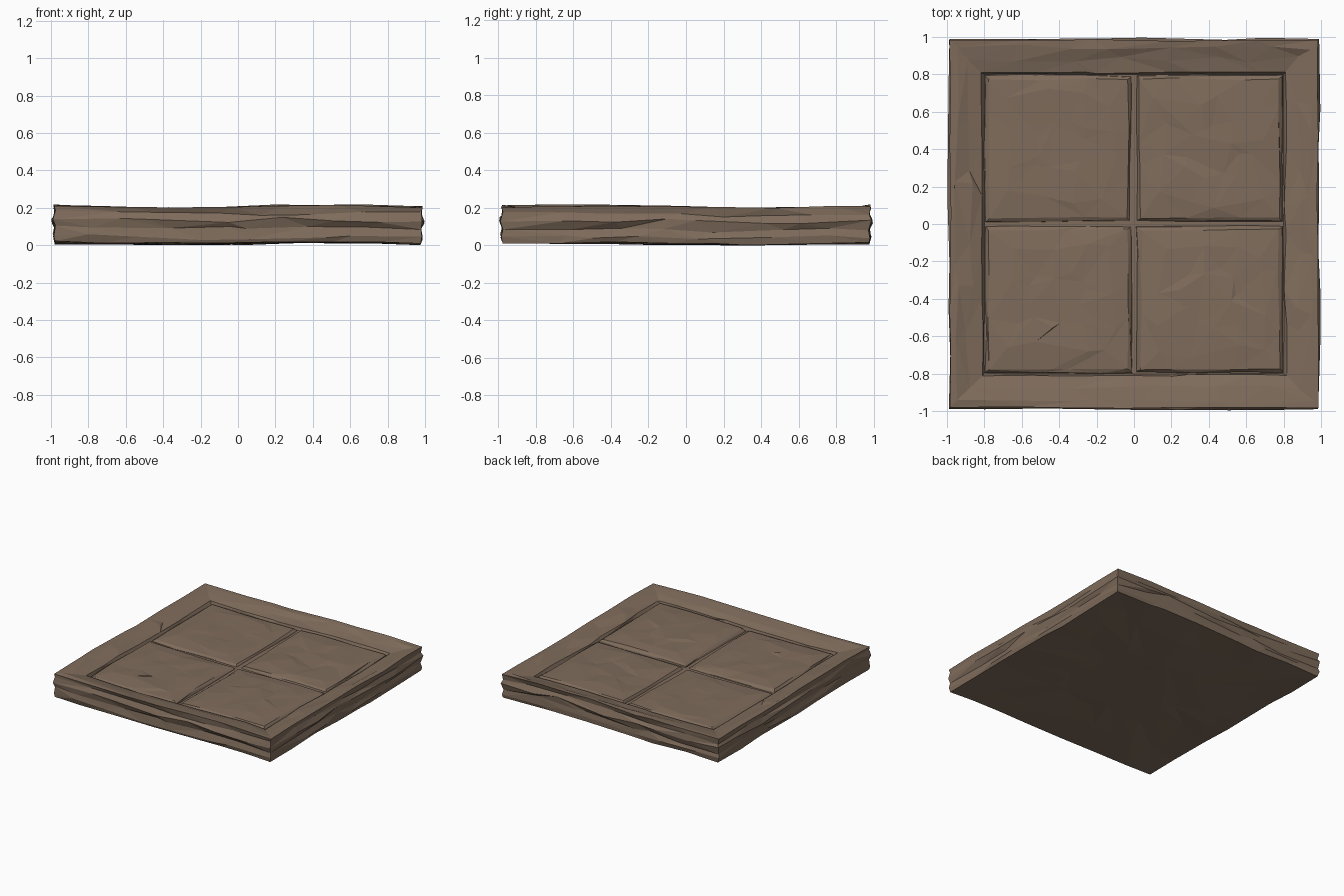
import bpy, bmesh, math, random

random.seed(11)
cube = bpy.data.objects.get("Cube")
if cube:
    bpy.data.objects.remove(cube, do_unlink=True)

stone = bpy.data.materials.new("brown_stone")
stone.use_nodes = True
colour = (0.212, 0.150, 0.106, 1)
stone.diffuse_color = colour
bsdf = next(n for n in stone.node_tree.nodes if n.type == 'BSDF_PRINCIPLED')
bsdf.inputs["Base Color"].default_value = colour
bsdf.inputs["Roughness"].default_value = 0.9


def jit(a):
    return random.uniform(-a, a)


def wave(x, y):
    """Gentle waviness shared by all the parts, with a worn back right corner."""
    worn = 0.02 * max(0, (y - x) / 2) ** 3
    return 0.006 * math.cos(4.3 * (x - 0.5)) + 0.005 * math.cos(4 * (y + 0.6)) - worn


def ring(bm, centre, half, z, n, side_jit, z_jit):
    """Square loop of n points per side, each roughened a little."""
    verts = []
    for k in range(4):
        c, s = round(math.cos(k * math.pi / 2)), round(math.sin(k * math.pi / 2))
        for i in range(n):
            t = -1 + 2 * i / n
            if i:
                t += jit(0.8 / n)
            x, y = half * t, -half + jit(side_jit)
            px, py = centre[0] + c * x - s * y, centre[1] + s * x + c * y
            pz = z + wave(px, py) + jit(z_jit)
            verts.append(bm.verts.new((max(-1, min(1, px)), max(-1, min(1, py)), max(0, pz))))
    return verts


def bridge(bm, a, b):
    n = len(a)
    for i in range(n):
        j = (i + 1) % n
        bm.faces.new((a[i], a[j], b[j], b[i]))


def rough_shape(name, centre, profile, n):
    """Stack square loops (half size, z, side jitter, z jitter) into a closed faceted block."""
    bm = bmesh.new()
    loops = [ring(bm, centre, h, z, n, sj, zj) for h, z, sj, zj in profile]
    for a, b in zip(loops, loops[1:]):
        bridge(bm, a, b)
    bm.faces.new(loops[0][::-1])
    bm.faces.new(loops[-1])
    bmesh.ops.triangulate(bm, faces=bm.faces[:], quad_method='SHORT_EDGE', ngon_method='BEAUTY')
    bmesh.ops.recalc_face_normals(bm, faces=bm.faces[:])
    mesh = bpy.data.meshes.new(name)
    bm.to_mesh(mesh)
    bm.free()
    mesh.materials.append(stone)
    bpy.context.collection.objects.link(bpy.data.objects.new(name, mesh))


# Slab: underside, craggy sides, rim sloping inwards, groove floor
slab = [
    (0.4, 0.011, 0.06, 0.005), (0.72, 0.011, 0.06, 0.005),
    (0.978, 0.013, 0.006, 0.006),
    (0.985, 0.045, 0.006, 0.012), (0.976, 0.090, 0.008, 0.015),
    (0.990, 0.132, 0.008, 0.015), (0.976, 0.170, 0.008, 0.012),
    (0.983, 0.208, 0.005, 0.005),
    (0.945, 0.203, 0.016, 0.005), (0.880, 0.185, 0.020, 0.007),
    (0.810, 0.168, 0.009, 0.004), (0.800, 0.143, 0.004, 0.004),
]
rough_shape("slab_frame", (0, 0), slab, 7)

# Four raised panels with chipped edges, meeting in narrow V grooves
panel = [
    (0.399, 0.125, 0.003, 0.003), (0.387, 0.153, 0.008, 0.005),
    (0.370, 0.166, 0.008, 0.003), (0.27, 0.174, 0.05, 0.005),
    (0.13, 0.175, 0.04, 0.006),
]
for sx, side in ((1, "left"), (-1, "right")):
    for sy, end in ((1, "back"), (-1, "front")):
        rough_shape(f"panel_{end}_{side}", (0.404 * sx, 0.404 * sy), panel, 3)
